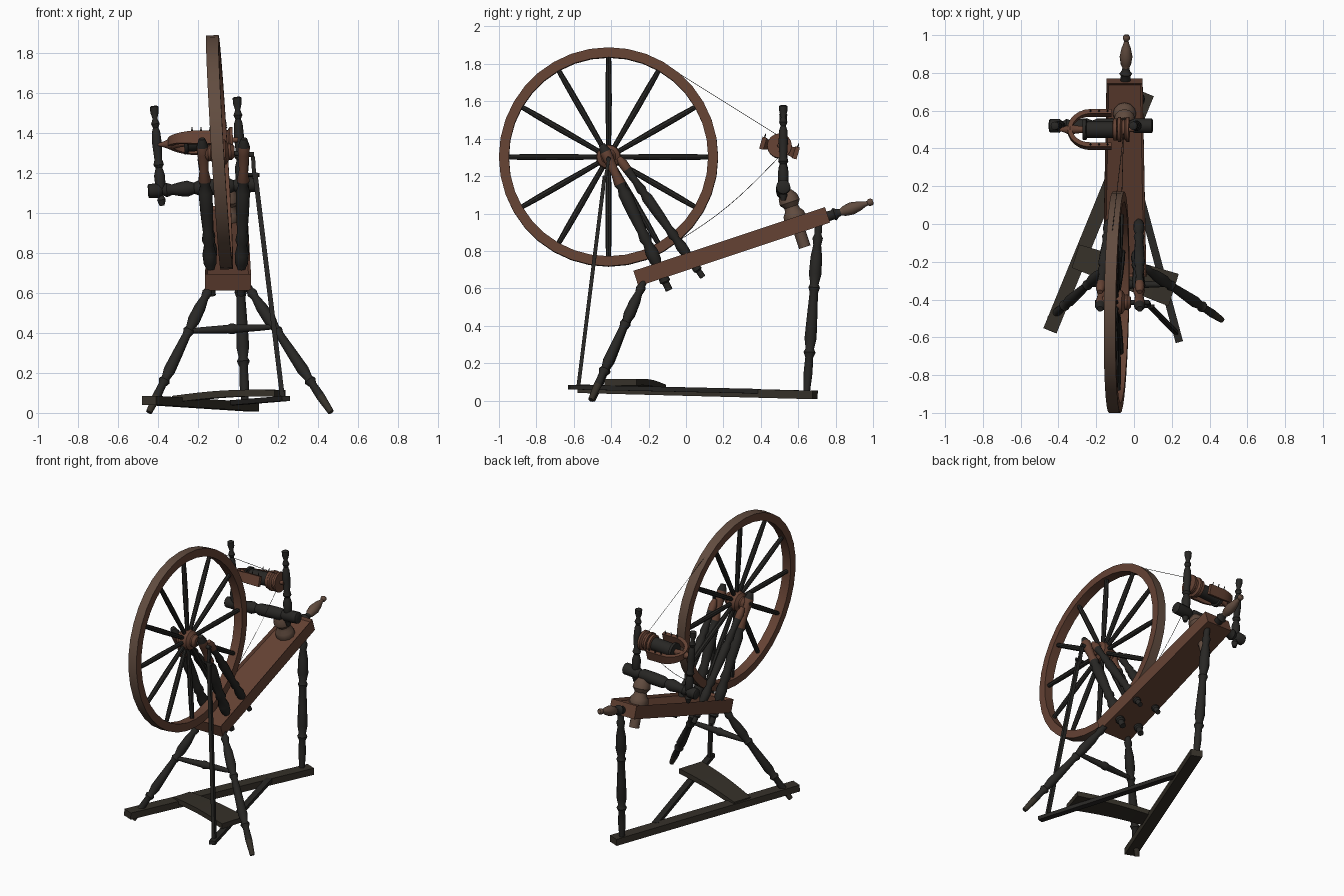
import bpy, bmesh, math
from mathutils import Vector, Matrix

if "Cube" in bpy.data.objects:
    bpy.data.objects.remove(bpy.data.objects["Cube"], do_unlink=True)


def material(name, rgb):
    m = bpy.data.materials.new(name)
    m.use_nodes = True
    m.diffuse_color = (*rgb, 1)
    m.node_tree.nodes["Principled BSDF"].inputs["Base Color"].default_value = (*rgb, 1)
    return m


DARK = material("dark wood", (0.021, 0.02, 0.018))
BROWN = material("red brown wood", (0.13, 0.055, 0.034))
WORN = material("worn brown wood", (0.12, 0.072, 0.05))
OLIVE = material("olive brown wood", (0.036, 0.03, 0.022))
made = []


def finish(name, bm, *mats):
    bmesh.ops.recalc_face_normals(bm, faces=bm.faces)
    mesh = bpy.data.meshes.new(name)
    bm.to_mesh(mesh)
    bm.free()
    for m in mats:
        mesh.materials.append(m)
    ob = bpy.data.objects.new(name, mesh)
    bpy.context.collection.objects.link(ob)
    made.append(ob)
    return ob


def frame(p0, p1):
    """Matrix whose z axis runs from p0 to p1 and whose x axis stays level."""
    z = (p1 - p0).normalized()
    up = Vector((0, 0, 1)) if abs(z.z) < 0.95 else Vector((0, 1, 0))
    x = up.cross(z).normalized()
    rot = Matrix((x, z.cross(x), z)).transposed().to_4x4()
    return Matrix.Translation(p0) @ rot


def turned(name, a, b, profile, mat=DARK, second=None, span=(0, 0), sides=12):
    """Turned part from a to b; profile holds (fraction, radius) pairs."""
    a, b = Vector(a), Vector(b)
    mtx, length = frame(a, b), (b - a).length
    bm = bmesh.new()
    rings = []
    for t, r in profile:
        rings.append([bm.verts.new(mtx @ Vector((r * math.cos(2 * math.pi * i / sides),
                                                 r * math.sin(2 * math.pi * i / sides), t * length)))
                      for i in range(sides)])
    for k in range(len(rings) - 1):
        mid = (profile[k][0] + profile[k + 1][0]) / 2
        for i in range(sides):
            j = (i + 1) % sides
            f = bm.faces.new((rings[k][i], rings[k][j], rings[k + 1][j], rings[k + 1][i]))
            f.material_index = int(second is not None and span[0] <= mid <= span[1])
    for ring, mid in ((rings[0], 0), (rings[-1], 1)):
        bm.faces.new(ring).material_index = int(second is not None and span[0] <= mid <= span[1])
    return finish(name, bm, mat, *([second] if second else []))


def beam(name, a, b, width, thick, mat, taper=1.0, panel=0.0):
    """Squared board from a to b, optionally tapered and with a sunk top panel."""
    a, b = Vector(a), Vector(b)
    bm = bmesh.new()
    bmesh.ops.create_cube(bm, size=1)
    for v in bm.verts:
        k = taper if v.co.z > 0 else 1
        v.co = (v.co.x * width * k, v.co.y * thick, (v.co.z + 0.5) * (b - a).length)
    if panel:
        bm.normal_update()
        top = [f for f in bm.faces if f.normal.y > 0.9]
        bmesh.ops.inset_region(bm, faces=top, thickness=panel, depth=-panel)
    bm.transform(frame(a, b))
    return finish(name, bm, mat)


def plank(name, sections, mat):
    """Bent strip through (centre, half width vector, half thickness vector) sections."""
    bm = bmesh.new()
    rows = [[bm.verts.new(c + w * i + h * j) for i, j in ((-1, -1), (1, -1), (1, 1), (-1, 1))]
            for c, w, h in sections]
    for r0, r1 in zip(rows, rows[1:]):
        for i in range(4):
            bm.faces.new((r0[i], r0[(i + 1) % 4], r1[(i + 1) % 4], r1[i]))
    bm.faces.new(rows[0])
    bm.faces.new(rows[-1])
    return finish(name, bm, mat)


def scaled(profile, r):
    return [(t, k * r) for t, k in profile]


LEG = [(0, .7), (.07, .7), (.09, 1), (.13, .75), (.2, 1.1), (.3, 1.2), (.36, .8), (.38, 1.1),
       (.41, .8), (.55, 1), (.68, 1.15), (.74, .8), (.76, 1.15), (.79, .75), (.88, .85), (1, .6)]
POST = [(0, .6), (.05, .6), (.06, .9), (.1, .8), (.17, .65), (.2, 1), (.26, 1.1), (.32, .75), (.35, 1.05),
        (.4, .8), (.52, 1), (.66, 1.1), (.7, .75), (.73, 1), (.8, .7), (.9, .9), (.95, .95), (1, .5)]
MAIDEN = [(0, .5), (.06, .9), (.1, .5), (.14, 1), (.3, 1.15), (.38, .7), (.41, 1.1), (.46, .8), (.62, 1),
          (.74, .85), (.78, .55), (.82, .9), (.87, .5), (.93, .85), (.99, .9), (1, .5)]

# Bench and its back handle
bench = beam("bench", (-.05, -.268, .652), (-.05, .757, .993), .23, .087, BROWN, .83, .017)
turned("back_handle", (-.045, .73, .975), (-.04, 1.0, 1.065),
       [(0, .028), (.2, .026), (.24, .035), (.3, .022), (.36, .018), (.42, .027), (.58, .034), (.75, .024),
        (.84, .014), (.89, .012), (.92, .019), (.97, .019), (1, .012)], DARK, WORN, (.36, 1))

# Legs, stretcher and floor rail
turned("front_left_leg", (.03, -.215, .66), (.465, -.508, .003), scaled(LEG, .026), DARK, OLIVE, (.87, 1))
turned("front_right_leg", (-.125, -.215, .66), (-.445, -.5, .003), scaled(LEG, .026), DARK, OLIVE, (.87, 1))
turned("back_leg", (.0, .71, .95), (.035, .645, .04), scaled(LEG, .028))
turned("leg_stretcher", (-.24, -.32, .41), (.18, -.32, .43),
       [(0, .012), (.15, .016), (.45, .021), (.48, .026), (.52, .026), (.55, .021), (.85, .016), (1, .012)])
beam("floor_rail", (-.445, -.565, .063), (.07, .69, .03), .075, .045, OLIVE)

# Treadle: side bar, curved foot board and connecting rod
beam("treadle_bar", (.24, -.625, .072), (-.03, .38, .05), .04, .025, DARK)
steps = [i / 8 for i in range(9)]
plank("foot_board", [(Vector((-.31 + .52 * t, -.17 - .18 * t, .068 + .03 * t + .012 * math.sin(math.pi * t))),
                      Vector((.3, .95, 0)) * (.065 + .025 * t), Vector((0, 0, .017))) for t in steps], OLIVE)
beam("connecting_rod", (.222, -.575, .08), (.085, -.435, 1.2), .024, .02, DARK)

# Wheel posts and braces
for side, x0, x1 in (("right", -.13, -.18), ("left", .015, .03)):
    turned(side + "_wheel_post", (x0, -.09, .59), (x1, -.45, 1.37), scaled(POST, .032), DARK, BROWN, (.74, .93))
    turned(side + "_wheel_brace", (x0 + .01, .09, .66), (x1, -.36, 1.3), scaled(POST, .027), DARK, BROWN, (.88, 1))

# Wheel, built around its own centre and then leaned
lean = (Matrix.Translation((-.092, -.414, 1.302)) @ Matrix.Rotation(math.radians(-1), 4, 'Z')
        @ Matrix.Rotation(math.radians(-3.5), 4, 'Y'))
bm = bmesh.new()
outer, inner, half, count = .586, .533, .031, 36
section = ((-half, outer), (half, outer), (half, inner), (-half, inner))
rings = []
for i in range(count):
    a = 2 * math.pi * i / count
    rings.append([bm.verts.new((x, r * math.cos(a), r * math.sin(a))) for x, r in section])
for i in range(count):
    p, q = rings[i], rings[(i + 1) % count]
    for k in range(4):
        f = bm.faces.new((p[k], p[(k + 1) % 4], q[(k + 1) % 4], q[k]))
        f.material_index = int(k == 0)
bm.transform(lean)
finish("wheel_rim", bm, BROWN, WORN)
for i in range(12):
    a = math.radians(30 * i)
    d = Vector((0, math.cos(a), math.sin(a)))
    turned("spoke", lean @ (d * .04), lean @ (d * .54),
           [(0, .013), (.25, .015), (.5, .017), (.8, .016), (1, .013)], sides=8)
turned("wheel_hub", lean @ Vector((-.075, 0, 0)), lean @ Vector((.075, 0, 0)),
       [(0, .028), (.12, .042), (.2, .04), (.3, .062), (.5, .068), (.7, .062), (.8, .04), (.88, .042), (1, .028)],
       BROWN, sides=16)
turned("axle", (-.205, -.415, 1.31), (.08, -.415, 1.29), [(0, .013), (1, .013)])
beam("crank_arm", (.075, -.415, 1.28), (.082, -.435, 1.17), .02, .016, DARK)
turned("crank_pin", (.05, -.435, 1.19), (.108, -.435, 1.19), [(0, .01), (1, .01)], sides=8)

# Tilting support, cross bar and uprights that hold the spindle
turned("cross_bar_support", (-.05, .635, .82), (-.05, .535, 1.12),
       [(0, .032), (.38, .032), (.42, .055), (.52, .062), (.6, .056), (.66, .042), (.72, .038),
        (.8, .056), (.9, .052), (1, .03)], WORN)
turned("cross_bar", (-.45, .52, 1.108), (.1, .52, 1.143),
       [(0, .028), (.01, .035), (.1, .037), (.13, .024), (.17, .036), (.22, .026), (.3, .036), (.36, .04),
        (.42, .028), (.46, .038), (.6, .04), (.75, .038), (.78, .027), (.82, .038), (.99, .038), (1, .03)])
turned("right_upright", (-.38, .52, 1.035), (-.42, .52, 1.535), scaled(MAIDEN, .024))
turned("left_upright", (.02, .52, 1.07), (-.005, .52, 1.58), scaled(MAIDEN, .025))

# Spindle with bobbin, pulley and forked flyer
turned("spindle", (-.4, .5, 1.34), (.0, .5, 1.365),
       [(0, .006), (.08, .016), (.16, .03), (.22, .022), (.3, .018), (1, .012)], BROWN)
turned("bobbin", (-.27, .5, 1.348), (-.09, .5, 1.36),
       [(0, .056), (.1, .056), (.12, .044), (.88, .044), (.9, .058), (1, .058)], DARK, BROWN, (.89, 1), sides=16)
turned("pulley", (-.085, .5, 1.36), (-.025, .5, 1.363),
       [(0, .066), (.25, .066), (.4, .052), (.6, .052), (.75, .066), (1, .066)], BROWN, sides=16)

across, wide = Vector((0, .96, -.28)), Vector((0, .28, .96))
middle = Vector((-.23, .5, 1.35))
fork = []
for i in range(-2, 15):
    a = math.pi * min(max(i, 0), 12) / 12
    straight = .055 * (max(-i, 0) + max(i - 12, 0))
    out = Vector((-math.sin(a), 0, 0)) + across * math.cos(a)
    centre = middle + Vector((straight - .11 * math.sin(a), 0, 0)) + across * (.092 * math.cos(a))
    fork.append((centre, wide * (.033 - .012 * math.sin(a)), out * .012))
plank("flyer_fork", fork, BROWN)
for sign in (-1, 1):
    for k in range(3):
        base = middle + Vector((.045 * k, 0, 0)) + across * (.092 * sign) + wide * .025
        turned("flyer_hook", base, base + wide * .03, [(0, .006), (1, .002)], sides=6)


def cord(name, points):
    curve = bpy.data.curves.new(name, 'CURVE')
    curve.dimensions = '3D'
    curve.bevel_depth = .0015
    curve.bevel_resolution = 0
    spline = curve.splines.new('POLY')
    spline.points.add(len(points) - 1)
    for p, co in zip(spline.points, points):
        p.co = (*co, 1)
    curve.materials.append(DARK)
    bpy.context.collection.objects.link(bpy.data.objects.new(name, curve))


# Drive cord between wheel and pulley, slack on the lower run
cord("upper_drive_cord", [(-.115, -.04, 1.75), (-.055, .48, 1.425)])
cord("lower_drive_cord", [(-.07 + .015 * t, -.04 + .53 * t, .855 + .44 * t - .035 * math.sin(math.pi * t))
                          for t in steps])

# Smooth turned surfaces while keeping crisp edges
bpy.ops.object.select_all(action='DESELECT')
for ob in made:
    ob.select_set(True)
bpy.context.view_layer.objects.active = bench
bpy.ops.object.shade_smooth_by_angle(angle=math.radians(40))
